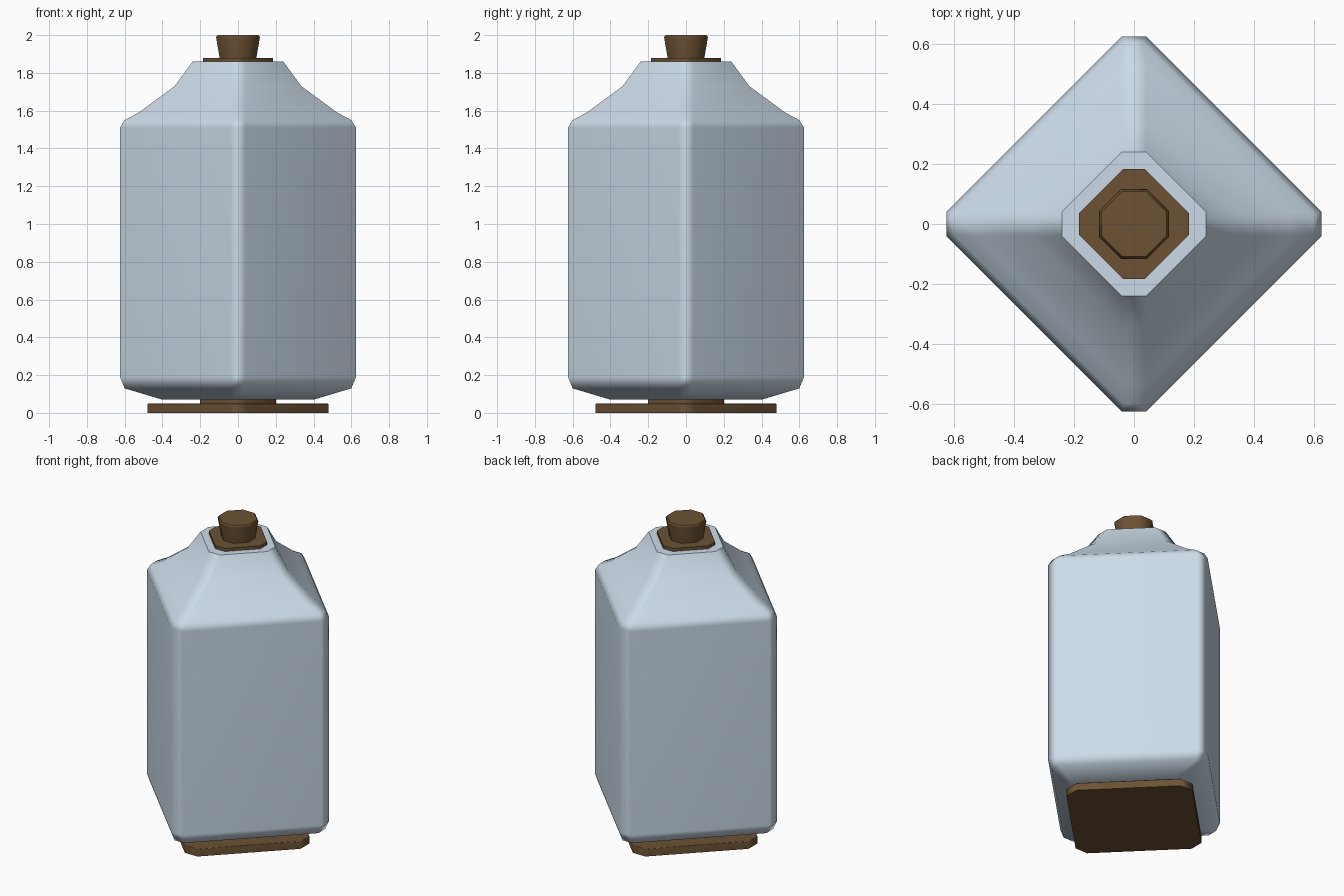
import bpy, bmesh, math

if "Cube" in bpy.data.objects:
    bpy.data.objects.remove(bpy.data.objects["Cube"])


def material(name, rgb):
    m = bpy.data.materials.new(name)
    m.diffuse_color = (*rgb, 1)
    m.use_nodes = True
    m.node_tree.nodes["Principled BSDF"].inputs["Base Color"].default_value = m.diffuse_color
    return m


def loft(name, profile, mat):
    """Stack diamond sections with cut corners; profile holds (reach, half corner width, z)."""
    bm = bmesh.new()
    rings = []
    for r, c, z in profile:
        pts = [(r, -c), (r, c), (c, r), (-c, r), (-r, c), (-r, -c), (-c, -r), (c, -r)]
        rings.append([bm.verts.new((x, y, z)) for x, y in pts])
    for a, b in zip(rings, rings[1:]):
        for i in range(8):
            j = (i + 1) % 8
            bm.faces.new((a[i], a[j], b[j], b[i]))
    bm.faces.new(rings[0][::-1])
    bm.faces.new(rings[-1])
    me = bpy.data.meshes.new(name)
    bm.to_mesh(me)
    bm.free()
    me.materials.append(mat)
    ob = bpy.data.objects.new(name, me)
    bpy.context.collection.objects.link(ob)
    bpy.ops.object.select_all(action='DESELECT')
    ob.select_set(True)
    bpy.context.view_layer.objects.active = ob
    bpy.ops.object.shade_smooth_by_angle(angle=math.radians(50))
    wn = ob.modifiers.new("face_weighted_shading", 'WEIGHTED_NORMAL')
    wn.keep_sharp = True
    return ob


glass = material("pale_blue", (0.60, 0.71, 0.81))
wood = material("brown", (0.15, 0.083, 0.033))

# Bottle body: sloped bottom, straight walls, concave shoulder
loft("bottle_body", [(0.40, 0.04, 0.07), (0.60, 0.035, 0.13), (0.625, 0.04, 0.19),
                     (0.625, 0.04, 1.51), (0.60, 0.035, 1.55), (0.525, 0.04, 1.59),
                     (0.335, 0.04, 1.73), (0.24, 0.04, 1.86)], glass)

# Base plate and the block joining it to the body
loft("base_plate", [(0.48, 0.045, 0.0), (0.48, 0.045, 0.046), (0.475, 0.045, 0.05)], wood)
loft("base_block", [(0.20, 0.04, 0.045), (0.20, 0.04, 0.075)], wood)

# Neck collar and tapered stopper
loft("neck_collar", [(0.184, 0.035, 1.855), (0.184, 0.035, 1.88)], wood)
loft("stopper", [(0.093, 0.035, 1.855), (0.116, 0.043, 1.99), (0.108, 0.04, 2.0)], wood)
